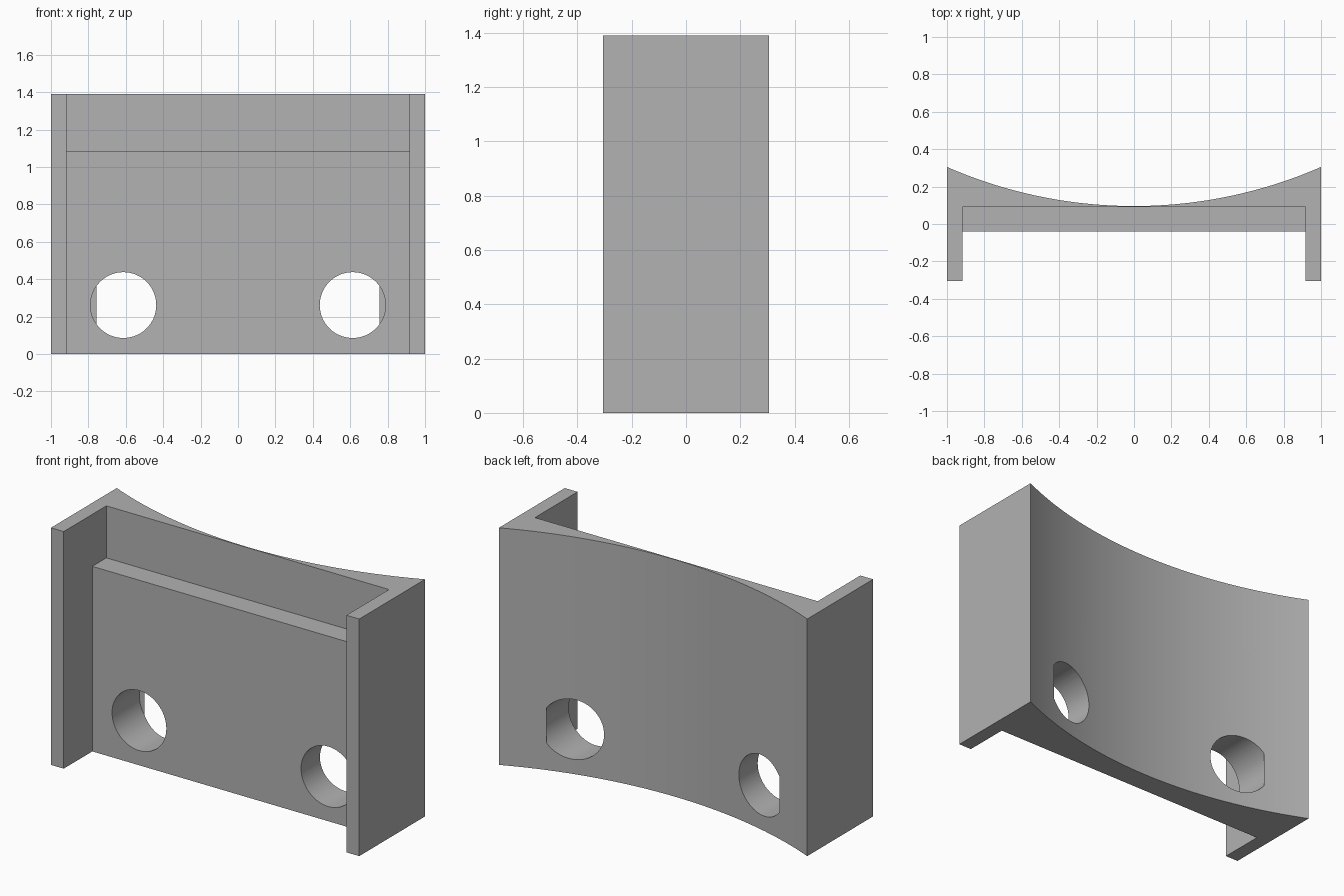
import bpy
import bmesh
import math
from mathutils import Matrix

cube = bpy.data.objects.get("Cube")
if cube:
    bpy.data.objects.remove(cube, do_unlink=True)

HEIGHT = 1.39
FRONT, BACK = -0.305, 0.305      # flange front and rear corners
INNER = 0.917                    # inner side of the flanges
PLATE_FRONT, RECESS = -0.04, 0.09
LEDGE = 1.085                    # top of the thick lower plate
VALLEY = 0.096                   # deepest point of the curved back
HOLE_X, HOLE_Z, HOLE_R, HOLE_END = 0.613, 0.262, 0.176, 0.213

grey = bpy.data.materials.new("mid grey")
grey.use_nodes = True
grey.diffuse_color = (0.445, 0.445, 0.445, 1)
grey.node_tree.nodes["Principled BSDF"].inputs["Base Color"].default_value = grey.diffuse_color


def make_object(name, bm):
    bmesh.ops.recalc_face_normals(bm, faces=bm.faces)
    mesh = bpy.data.meshes.new(name)
    bm.to_mesh(mesh)
    bm.free()
    mesh.materials.append(grey)
    obj = bpy.data.objects.new(name, mesh)
    bpy.context.collection.objects.link(obj)
    return obj


def arc_back(steps=64):
    """Circular arc across the back, from left to right."""
    sag = BACK - VALLEY
    radius = (1 + sag * sag) / (2 * sag)
    half = math.asin(1 / radius)
    for i in range(steps + 1):
        a = half * (1 - 2 * i / steps)
        yield radius * math.sin(a), VALLEY + radius * (1 - math.cos(a))


def cut(target, cutter):
    cutter.hide_render = True
    mod = target.modifiers.new("cut", 'BOOLEAN')
    mod.operation = 'DIFFERENCE'
    mod.solver = 'EXACT'
    mod.object = cutter
    bpy.context.view_layer.objects.active = target
    bpy.ops.object.modifier_apply(modifier=mod.name)
    bpy.data.objects.remove(cutter, do_unlink=True)


# Bracket body: flanged plan profile with a curved back, extruded upward
profile = [(-1, FRONT), (-INNER, FRONT), (-INNER, PLATE_FRONT),
           (INNER, PLATE_FRONT), (INNER, FRONT), (1, FRONT)]
profile += list(arc_back())
bm = bmesh.new()
base = bm.faces.new([bm.verts.new((x, y, 0)) for x, y in profile])
top = bmesh.ops.extrude_face_region(bm, geom=[base])["geom"]
bmesh.ops.translate(bm, vec=(0, 0, HEIGHT),
                    verts=[v for v in top if isinstance(v, bmesh.types.BMVert)])
body = make_object("bracket_body", bm)

# Upper recess between the flanges
bm = bmesh.new()
box = bmesh.ops.create_cube(bm, size=1)["verts"]
bmesh.ops.scale(bm, vec=(2 * INNER, RECESS + 0.2, 1), verts=box)
bmesh.ops.translate(bm, vec=(0, (RECESS - 0.2) / 2, LEDGE + 0.5), verts=box)
cut(body, make_object("recess_cutter", bm))

# Two round holes, stopping just short of the back at their outer sides
depth = HOLE_END + 0.2
for side in (-1, 1):
    bm = bmesh.new()
    place = (Matrix.Translation((side * HOLE_X, HOLE_END - depth / 2, HOLE_Z))
             @ Matrix.Rotation(math.pi / 2, 4, 'X'))
    bmesh.ops.create_cone(bm, cap_ends=True, segments=64, radius1=HOLE_R,
                          radius2=HOLE_R, depth=depth, matrix=place)
    cut(body, make_object("hole_cutter", bm))

# Smooth curves with crisp edges
bpy.ops.object.select_all(action='DESELECT')
body.select_set(True)
bpy.context.view_layer.objects.active = body
bpy.ops.object.shade_smooth_by_angle(angle=math.radians(20))
